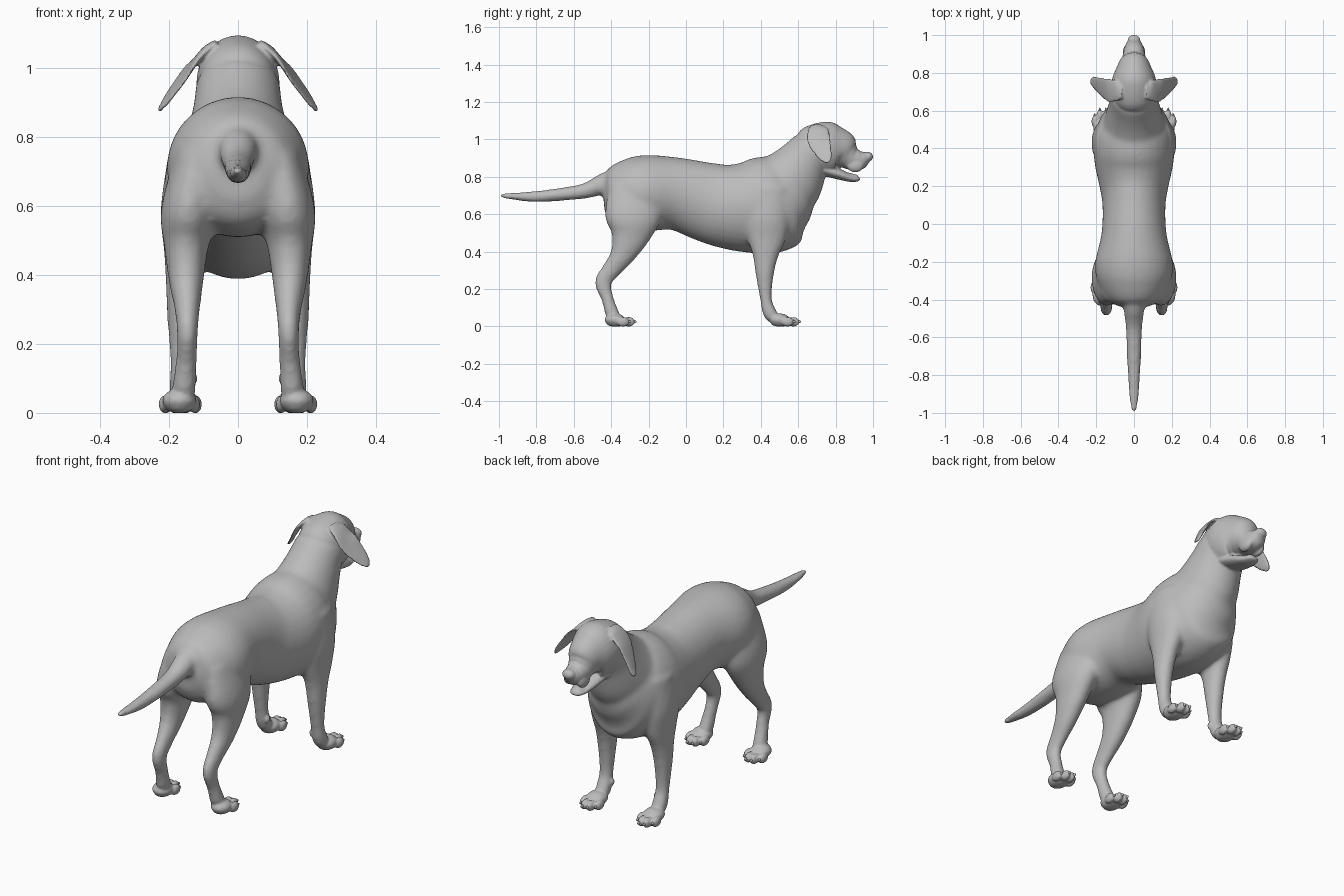
import bpy, bmesh
from mathutils import Vector, Matrix

cube = bpy.data.objects.get("Cube")
if cube:
    bpy.data.objects.remove(cube, do_unlink=True)

grey = bpy.data.materials.new("plain_grey")
grey.use_nodes = True
GREY = (0.5, 0.5, 0.5, 1)
grey.diffuse_color = GREY
grey.node_tree.nodes["Principled BSDF"].inputs["Base Color"].default_value = GREY


def spline(stations, steps=6):
    """Smooth curve through the stations, every value interpolated alike."""
    rows = [Vector(s) for s in stations]
    rows = [rows[0] * 2 - rows[1]] + rows + [rows[-1] * 2 - rows[-2]]
    out = []
    for p, q, r, s in zip(rows, rows[1:], rows[2:], rows[3:]):
        for i in range(steps):
            t = i / steps
            out.append(q + (r - p) * (t / 2) + (p * 2 - q * 5 + r * 4 - s) * (t * t / 2)
                       + (q * 3 - p - r * 3 + s) * (t ** 3 / 2))
    return out + [rows[-2]]


def loft(bm, stations, grow=0.0, side=1, count=32):
    """Skin of oval rings; a station is x, y, z, half width, half depth."""
    rows = spline(stations)
    points = [Vector((r[0] * side, r[1], r[2])) for r in rows]
    rings = []
    for i, (row, centre) in enumerate(zip(rows, points)):
        along = (points[min(i + 1, len(points) - 1)] - points[max(i - 1, 0)]).normalized()
        across = (Vector((1, 0, 0)) - along * along.x).normalized()
        depth = along.cross(across)
        turn = [Matrix.Rotation(6.28319 * k / count, 2) @ Vector((1, 0)) for k in range(count)]
        rings.append([bm.verts.new(centre + across * (c.x * (row[3] + grow))
                                   + depth * (c.y * (row[4] + grow))) for c in turn])
    faces = [bm.faces.new(rings[0]), bm.faces.new(rings[-1])]
    for a, b in zip(rings, rings[1:]):
        for k in range(count):
            n = (k + 1) % count
            faces.append(bm.faces.new((a[k], a[n], b[n], b[k])))
    bmesh.ops.recalc_face_normals(bm, faces=faces)


def long_loft(bm, stations, grow=0.0):
    """Centred skin along y; a station is y, top, bottom, half width."""
    loft(bm, [(0, y, (t + b) / 2, w, (t - b) / 2) for y, t, b, w in stations], grow)


def ball(bm, centre, size):
    bmesh.ops.create_uvsphere(bm, u_segments=20, v_segments=12, radius=1,
                              matrix=Matrix.LocRotScale(Vector(centre), None, Vector(size)))


def finish(name, bm, voxel=0, rounds=0):
    mesh = bpy.data.meshes.new(name)
    bm.to_mesh(mesh)
    bm.free()
    obj = bpy.data.objects.new(name, mesh)
    bpy.context.collection.objects.link(obj)
    if voxel:
        remesh = obj.modifiers.new("fuse", 'REMESH')
        remesh.mode = 'VOXEL'
        remesh.voxel_size = voxel
        remesh.use_smooth_shade = True
        smooth = obj.modifiers.new("soften", 'SMOOTH')
        smooth.factor = 0.5
        smooth.iterations = rounds
        fused = bpy.data.meshes.new_from_object(
            obj.evaluated_get(bpy.context.evaluated_depsgraph_get()))
        obj.modifiers.clear()
        obj.data = fused
    obj.data.materials.clear()
    obj.data.materials.append(grey)
    for p in obj.data.polygons:
        p.use_smooth = True
    return obj


# Trunk
body = bmesh.new()
long_loft(body, [
    (-.44, .76, .62, .07), (-.40, .845, .54, .145), (-.30, .897, .51, .195),
    (-.2, .917, .51, .205), (-.05, .903, .515, .172), (.1, .88, .458, .167),
    (.2, .868, .422, .183), (.3, .877, .398, .205), (.4, .905, .386, .215),
    (.5, .91, .405, .2), (.58, .885, .47, .165), (.64, .81, .56, .12),
    (.675, .74, .64, .06)])

# Neck
loft(body, [(0, .49, .72, .17, .19), (0, .56, .785, .15, .18), (0, .632, .882, .127, .138),
            (0, .69, .96, .115, .115), (0, .71, 1.0, .08, .08)], grow=.003)

# Tail
long_loft(body, [
    (-.34, .85, .7, .055), (-.43, .822, .71, .054), (-.52, .772, .69, .044),
    (-.6, .75, .68, .039), (-.8, .722, .667, .031), (-.95, .713, .683, .02),
    (-1.0, .708, .693, .008)], grow=.003)

# Legs
for side in (-1, 1):
    loft(body, [
        (.12, -.27, .74, .06, .14), (.143, -.285, .58, .077, .145), (.15, -.3, .48, .06, .1),
        (.15, -.342, .38, .046, .062), (.147, -.402, .3, .033, .046),
        (.147, -.443, .235, .027, .042), (.15, -.42, .15, .027, .03),
        (.157, -.395, .07, .032, .034), (.16, -.375, .035, .03, .03)], .004, side)
    loft(body, [
        (.135, .43, .74, .065, .12), (.148, .43, .58, .073, .12), (.155, .43, .47, .056, .1),
        (.16, .425, .38, .046, .066), (.163, .421, .28, .039, .046),
        (.163, .427, .15, .031, .028), (.163, .445, .08, .034, .034),
        (.163, .47, .04, .034, .03)], .004, side)
rough = finish("rough_body", body, voxel=.012, rounds=9)

# Fuse the softened trunk with the finer parts
skin = bmesh.new()
skin.from_mesh(rough.data)
bpy.data.objects.remove(rough, do_unlink=True)

# Skull and upper muzzle
long_loft(skin, [
    (.585, 1.0, .93, .05), (.64, 1.07, .87, .1), (.72, 1.097, .82, .12), (.78, 1.084, .81, .112),
    (.83, 1.048, .826, .09), (.862, .99, .838, .07), (.89, .956, .836, .06),
    (.93, .943, .838, .051), (.96, .935, .862, .04), (.98, .923, .882, .025)])
# Nose and lower jaw
ball(skin, (0, .972, .908), (.034, .029, .026))
long_loft(skin, [(.74, .87, .805, .075), (.82, .842, .785, .062), (.88, .812, .773, .045),
                 (.918, .803, .775, .032), (.93, .797, .783, .015)])
# Tongue
long_loft(skin, [(.8, .84, .8, .03), (.87, .822, .803, .028), (.915, .812, .8, .02)])

for side in (-1, 1):
    # Hanging lip, brow and ear
    ball(skin, (side * .038, .905, .86), (.022, .045, .036))
    ball(skin, (side * .052, .835, 1.0), (.026, .022, .014))
    loft(skin, [(.06, .705, 1.068, .016, .04), (.095, .705, 1.05, .012, .055),
                (.14, .71, 1.0, .008, .064), (.185, .732, .94, .007, .05),
                (.215, .75, .898, .007, .034), (.23, .755, .875, .006, .012)], 0, side)
    # Paws: pad, four toes and a dewclaw
    for x, y in ((.17, -.375), (.165, .505)):
        ball(skin, (side * x, y - .005, .036), (.05, .055, .034))
        ball(skin, (side * x, y, .016), (.04, .05, .017))
        for off, ahead in ((-.043, .038), (-.016, .068), (.016, .068), (.043, .038)):
            ball(skin, (side * (x + off), y + ahead, .025), (.017, .034, .026))
    ball(skin, (side * .13, .43, .1), (.012, .016, .02))
hide = finish("body_and_head", skin, voxel=.006, rounds=4)

# Eyes
for side, label in ((-1, "right"), (1, "left")):
    eye = bmesh.new()
    ball(eye, (side * .061, .85, .967), (.014, .014, .011))
    finish(label + "_eye", eye)

# Claws
claws = bmesh.new()
for side in (-1, 1):
    for x, y in ((.17, -.375), (.165, .505)):
        for off, ahead in ((-.043, .066), (-.016, .096), (.016, .096), (.043, .066)):
            ball(claws, (side * (x + off), y + ahead, .026), (.006, .015, .008))
finish("claws", claws)
